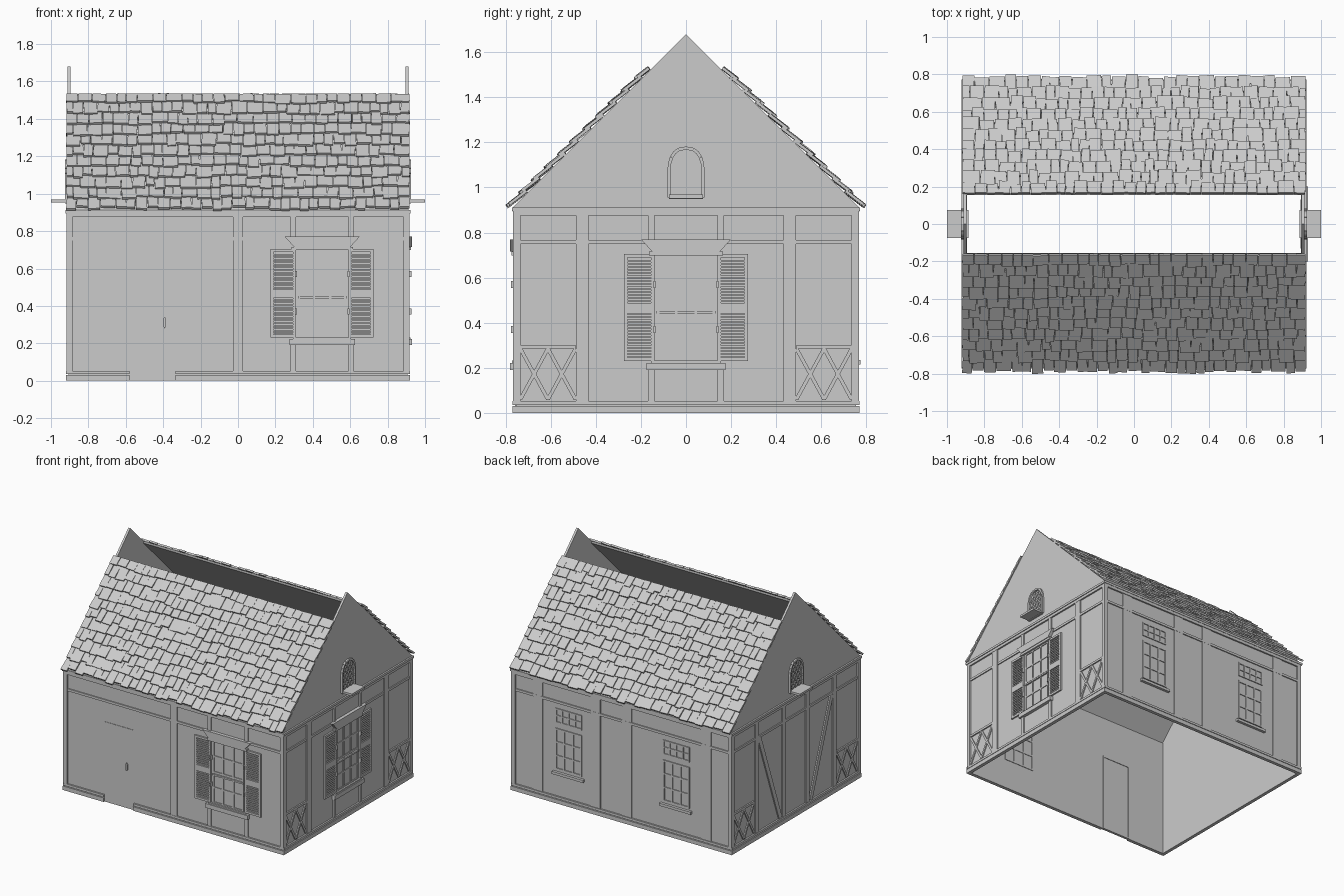
import bpy, bmesh, math, random
from mathutils import Matrix, Vector

if "Cube" in bpy.data.objects:
    bpy.data.objects.remove(bpy.data.objects["Cube"])

random.seed(4)
stone = bpy.data.materials.new("plain grey")
stone.diffuse_color = (0.6, 0.6, 0.6, 1)
stone.use_nodes = True
stone.node_tree.nodes["Principled BSDF"].inputs["Base Color"].default_value = stone.diffuse_color

# Each side's local frame: u runs along the wall, z up, d outwards
def side_frame(turn, dist):
    return Matrix.Rotation(turn * math.pi / 2, 4, 'Z') @ Matrix.Translation((0, -dist, 0))

FRONT, RIGHT, BACK, LEFT = (side_frame(i, h) for i, h in enumerate((0.755, 0.905, 0.755, 0.905)))
parts = {}

def part(name):
    return parts.setdefault(name, bmesh.new())

def slab(name, frame, pts, d0, d1):
    """Extrude an outline of (u, z) points from depth d0 to d1."""
    bm = part(name)
    a = [bm.verts.new(frame @ Vector((u, -d0, z))) for u, z in pts]
    b = [bm.verts.new(frame @ Vector((u, -d1, z))) for u, z in pts]
    bm.faces.new(a)
    bm.faces.new(b[::-1])
    for i in range(len(a)):
        j = (i + 1) % len(a)
        bm.faces.new((a[i], b[i], b[j], a[j]))

def box(name, frame, u0, u1, z0, z1, d0, d1):
    slab(name, frame, [(u0, z0), (u1, z0), (u1, z1), (u0, z1)], d0, d1)

def bar(name, frame, p, q, w, d0, d1):
    p, q = Vector(p), Vector(q)
    n = (q - p).normalized().orthogonal() * w / 2
    slab(name, frame, [p - n, q - n, q + n, p + n], d0, d1)

def border(name, frame, u0, u1, z0, z1, w, d0, d1):
    box(name, frame, u0, u0 + w, z0, z1, d0, d1)
    box(name, frame, u1 - w, u1, z0, z1, d0, d1)
    box(name, frame, u0 + w, u1 - w, z0, z0 + w, d0, d1)
    box(name, frame, u0 + w, u1 - w, z1 - w, z1, d0, d1)

def grid(name, frame, u0, u1, z0, z1, cols, rows, w, d0, d1):
    border(name, frame, u0, u1, z0, z1, w, d0, d1)
    for i in range(1, cols):
        u = u0 + (u1 - u0) * i / cols
        box(name, frame, u - w / 2, u + w / 2, z0, z1, d0, d1)
    for i in range(1, rows):
        z = z0 + (z1 - z0) * i / rows
        box(name, frame, u0, u1, z - w / 2, z + w / 2, d0, d1 - 0.001)

# Walls, with eaves rail, plinth and corner posts
for frame, half in ((FRONT, 0.905), (RIGHT, 0.755), (BACK, 0.905), (LEFT, 0.755)):
    box("walls", frame, -half, half, 0, 0.91, -0.012, 0)
    box("eaves_rail", frame, -half - 0.012, half + 0.012, 0.875, 0.895, 0, 0.012)
    box("eaves_rail", frame, -half - 0.018, half + 0.018, 0.895, 0.912, 0, 0.018)
    for s in (-1, 1):
        box("corner_posts", frame, s * (half - 0.02), s * (half + 0.012), 0.05, 0.875, 0, 0.012)
    spans = [(-half, half)] if frame is not FRONT else [(-half, -0.58), (-0.335, half)]
    for a, b in spans:
        a, b = (a - 0.014 if a == -half else a), (b + 0.014 if b == half else b)
        box("plinth", frame, a, b, 0.0, 0.03, 0, 0.014)
        box("plinth", frame, a, b, 0.035, 0.052, 0, 0.012)

# Upper rail and posts, leaving shallow panels between them
def posts(frame, half, centres, w, d=0.01):
    box("upper_rail", frame, -half + 0.02, half - 0.02, 0.75, 0.768, 0, 0.008)
    for c in centres:
        box("wall_posts", frame, c - w / 2, c + w / 2, 0.05, 0.875, 0, d)

posts(FRONT, 0.905, [0.0], 0.055)
posts(RIGHT, 0.755, [-0.46, 0.46], 0.055)
posts(BACK, 0.905, [-0.7, -0.22, 0.04, 0.7], 0.08, 0.007)
posts(LEFT, 0.755, [-0.46, -0.14, 0.14, 0.46], 0.04)
for s in (-1, 1):
    bar("diagonal_braces", LEFT, (s * 0.43, 0.75), (s * 0.18, 0.055), 0.035, 0, 0.009)

# Crossed lattice panels at the ends of the gable walls
for frame in (RIGHT, LEFT):
    for s in (-1, 1):
        u0, u1 = sorted((s * 0.49, s * 0.735))
        box("lattice_rails", frame, u0, u1, 0.285, 0.302, 0, 0.01)
        for i in range(2):
            a = u0 + i * (u1 - u0) / 2
            b = a + (u1 - u0) / 2
            bar("wall_lattice", frame, (a, 0.06), (b, 0.285), 0.016, 0, 0.008)
            bar("wall_lattice", frame, (b, 0.06), (a, 0.285), 0.016, 0, 0.007)

# Shuttered windows
def shuttered_window(frame, c):
    grid("window_bars", frame, c - 0.13, c + 0.13, 0.23, 0.70, 3, 4, 0.012, 0, 0.006)
    box("window_bars", frame, c - 0.13, c + 0.13, 0.44, 0.452, 0, 0.012)
    grid("window_bars", frame, c - 0.13, c + 0.13, 0.23, 0.70, 3, 4, 0.012, -0.016, -0.011)
    slab("window_header", frame, [(c - 0.15, 0.715), (c + 0.15, 0.715), (c + 0.2, 0.77), (c - 0.2, 0.77)], 0, 0.025)
    box("window_header", frame, c - 0.165, c + 0.165, 0.698, 0.716, 0, 0.02)
    box("window_sill", frame, c - 0.175, c + 0.175, 0.19, 0.222, 0, 0.025)
    box("window_sill", frame, c - 0.155, c + 0.155, 0.222, 0.232, 0, 0.018)
    for s in (-1, 1):
        box("window_posts", frame, c + s * 0.14, c + s * 0.168, 0.05, 0.19, 0, 0.01)
        box("window_posts", frame, c + s * 0.14, c + s * 0.168, 0.77, 0.875, 0, 0.01)
        u0, u1 = sorted((c + s * 0.14, c + s * 0.275))
        border("shutters", frame, u0, u1, 0.23, 0.705, 0.016, 0, 0.012)
        box("shutters", frame, u0 + 0.016, u1 - 0.016, 0.442, 0.488, 0, 0.012)
        for z0 in (0.25, 0.492):
            for i in range(14):
                z = z0 + i * 0.0137
                box("shutter_louvres", frame, u0 + 0.016, u1 - 0.016, z, z + 0.008, 0, 0.01)
        for z in (0.37, 0.57):
            box("shutter_hinges", frame, c + s * 0.135, c + s * 0.145, z - 0.016, z + 0.016, 0, 0.022)

shuttered_window(FRONT, 0.45)
shuttered_window(RIGHT, 0.0)

# Plain back windows with a row of small lights above
for c in (-0.445, 0.45):
    grid("back_windows", BACK, c - 0.11, c + 0.11, 0.25, 0.56, 3, 3, 0.012, 0, 0.007)
    grid("back_windows", BACK, c - 0.11, c + 0.11, 0.60, 0.71, 4, 2, 0.01, 0, 0.007)
    box("back_sills", BACK, c - 0.13, c + 0.13, 0.215, 0.235, 0, 0.02)

# Door, flush with the wall, and its handle
box("door", FRONT, -0.58, -0.335, 0, 0.6, 0, 0.003)
border("door_inner_frame", FRONT, -0.58, -0.335, 0, 0.6, 0.012, -0.016, -0.011)
slab("door_handle", FRONT, [(-0.392, 0.28), (-0.384, 0.29), (-0.384, 0.33), (-0.392, 0.342),
                            (-0.4, 0.33), (-0.4, 0.29)], 0, 0.012)

# Gables with a pointed lattice window and a projecting ledge
def arch(w, z0, spring, top):
    side = [(w * math.cos(t) ** 0.8, spring + (top - spring) * math.sin(t))
            for t in (0, 0.3, 0.6, 0.9, 1.2)]
    half = [(w, z0)] + side
    return half + [(0, top)] + [(-u, z) for u, z in reversed(half)]

def inside(u, z):
    if not 0.965 < z < 1.165:
        return False
    return abs(u) < 0.068 * (1 if z < 1.08 else math.sqrt(1 - ((z - 1.08) / 0.086) ** 2))

for frame in (RIGHT, LEFT):
    slab("gables", frame, [(-0.77, 0.91), (0.77, 0.91), (0, 1.68)], -0.01, 0.006)
    outline = arch(0.075, 0.955, 1.08, 1.175)
    for p, q in zip(outline, outline[1:] + outline[:1]):
        bar("gable_window_frame", frame, p, q, 0.014, 0.006, 0.02)
    for s in (-1, 1):
        for k in range(-5, 6):
            line = [(k * 0.038 + s * t * 0.004, 1.065 + t * 0.005) for t in range(-30, 31)]
            line = [p for p in line if inside(*p)]
            if len(line) > 2:
                bar("gable_window_lattice", frame, line[0], line[-1], 0.008, 0.006, 0.012)
    box("gable_ledge", frame, -0.075, 0.075, 0.952, 0.968, -0.02, 0.095)

# Roof boards, open along the ridge
for s in (-1, 1):
    slab("roof_boards", RIGHT, [(s * 0.77, 0.91), (s * 0.155, 1.525),
                                (s * 0.155, 1.508), (s * 0.77, 0.893)], -1.81, 0)

# Uneven overlapping shingles
ROWS, STEP = 11, 0.08
for turn in (0, 2):
    slope = (Matrix.Rotation(turn * math.pi / 2, 4, 'Z') @ Matrix.Translation((0, -0.772, 0.908))
             @ Matrix.Rotation(math.pi / 4, 4, 'X'))
    for row in range(ROWS):
        x = -0.918
        while x < 0.9:
            w = random.uniform(0.045, 0.085)
            if row % 2 and x < -0.91:
                w = 0.035
            if x + w > 0.88:
                w = 0.918 - x
            low = row * STEP + random.uniform(-0.014, 0.012)
            high = min(row * STEP + 0.1, 0.87)
            m = (slope @ Matrix.Translation((x + w / 2, (low + high) / 2, 0.013 + random.uniform(-0.002, 0.004)))
                 @ Matrix.Rotation(-0.13, 4, 'X') @ Matrix.Rotation(random.uniform(-0.05, 0.05), 4, 'Y')
                 @ Matrix.Rotation(random.uniform(-0.05, 0.05), 4, 'Z')
                 @ Matrix.Diagonal((w - 0.003, high - low, 0.013, 1)))
            bmesh.ops.create_cube(part("roof_shingles"), size=1, matrix=m)
            x += w

# Turn every part into an object
for name, bm in parts.items():
    bmesh.ops.recalc_face_normals(bm, faces=bm.faces[:])
    mesh = bpy.data.meshes.new(name)
    bm.to_mesh(mesh)
    bm.free()
    mesh.materials.append(stone)
    bpy.context.collection.objects.link(bpy.data.objects.new(name, mesh))
